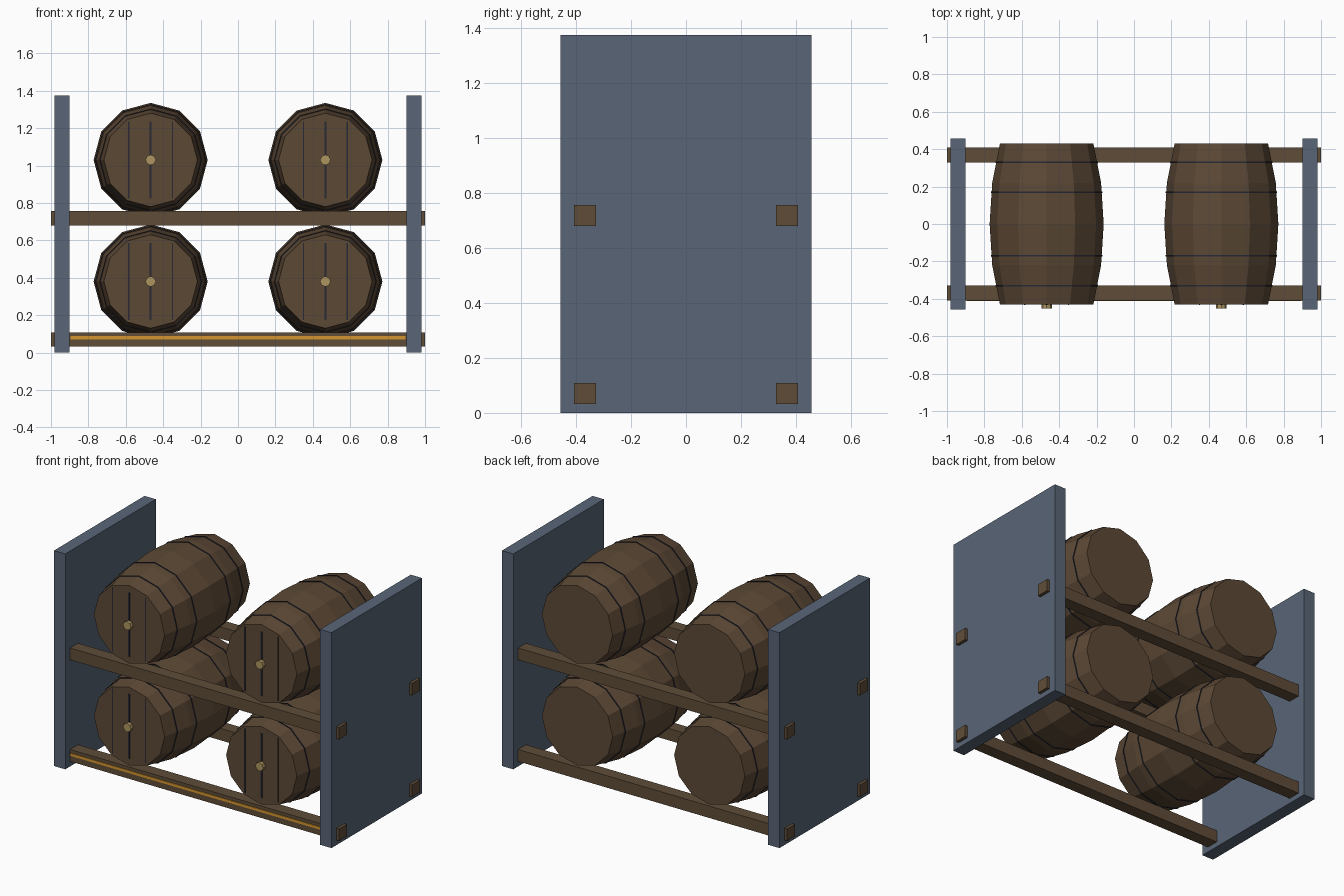
import bpy, bmesh, math
from mathutils import Matrix

cube = bpy.data.objects.get("Cube")
if cube:
    bpy.data.objects.remove(cube, do_unlink=True)


def material(name, rgb):
    m = bpy.data.materials.new(name)
    m.use_nodes = True
    m.diffuse_color = (*rgb, 1)
    m.node_tree.nodes["Principled BSDF"].inputs["Base Color"].default_value = (*rgb, 1)
    return m


STEEL = material("blue grey steel", (0.10, 0.13, 0.185))
WOOD = material("brown wood", (0.115, 0.073, 0.04))
STAVE = material("barrel wood", (0.108, 0.066, 0.036))
IRON = material("dark iron", (0.02, 0.022, 0.036))
BRASS = material("dull brass", (0.42, 0.30, 0.115))
AMBER = material("amber strip", (0.66, 0.30, 0.03))


def finish(name, bm, mat):
    bmesh.ops.recalc_face_normals(bm, faces=bm.faces)
    mesh = bpy.data.meshes.new(name)
    bm.to_mesh(mesh)
    bm.free()
    mesh.materials.append(mat)
    ob = bpy.data.objects.new(name, mesh)
    bpy.context.collection.objects.link(ob)
    return ob


def box(name, centre, size, mat):
    bm = bmesh.new()
    bmesh.ops.create_cube(bm, size=1, matrix=Matrix.Translation(centre) @ Matrix.Diagonal((*size, 1)))
    return finish(name, bm, mat)


def lathe(name, profile, sides, centre, mat):
    """Closed solid of (y, radius) rings around the y axis."""
    bm = bmesh.new()
    rings = []
    for y, r in profile:
        angles = [math.tau * i / sides for i in range(sides)]
        rings.append([bm.verts.new((r * math.cos(a), y, r * math.sin(a))) for a in angles])
    for a, b in zip(rings, rings[1:]):
        for i in range(sides):
            j = (i + 1) % sides
            bm.faces.new((a[i], a[j], b[j], b[i]))
    bm.faces.new(rings[0])
    bm.faces.new(rings[-1])
    bmesh.ops.translate(bm, verts=bm.verts, vec=centre)
    return finish(name, bm, mat)


END = 0.43
HALF = [(0, 0.305), (0.22, 0.291), (END, 0.25)]
PROFILE = [(-y, r) for y, r in reversed(HALF[1:])] + HALF


def barrel_radius(y):
    y = abs(y)
    for (y0, r0), (y1, r1) in zip(HALF, HALF[1:]):
        if y <= y1:
            return r0 + (r1 - r0) * (y - y0) / (y1 - y0)


def barrel(label, x, z):
    lathe(label + "_barrel", PROFILE, 12, (x, 0, z), STAVE)
    # Thin hoops just proud of the staves
    for i, y in enumerate((-0.33, -0.17, 0.17, 0.33)):
        r = barrel_radius(y) + 0.004
        lathe(f"{label}_hoop_{i + 1}", [(y - 0.003, r), (y + 0.003, r)], 12, (x, 0, z), IRON)
    # Seams between the lid boards
    for i, (dx, w) in enumerate(((-0.117, 0.006), (0, 0.011), (0.117, 0.006))):
        box(f"{label}_lid_seam_{i + 1}", (x + dx, -END, z), (w, 0.006, 0.41), IRON)
    # Bung on the front lid
    lathe(label + "_bung", [(-0.453, 0.028), (-END, 0.028)], 8, (x, 0, z), BRASS)


for side, s in (("left", 1), ("right", -1)):
    box(side + "_side_panel", (s * 0.94, 0, 0.6875), (0.08, 0.914, 1.375), STEEL)
    for level, z in (("lower", 0.38), ("upper", 1.03)):
        barrel(f"{level}_{side}", s * 0.467, z)

# Cross rails pass through the side panels
for level, z in (("lower", 0.07), ("upper", 0.718)):
    for place, y in (("front", -0.368), ("back", 0.368)):
        box(f"{level}_{place}_rail", (0, y, z), (2, 0.08, 0.076), WOOD)

box("amber_rail_strip", (0, -0.409, 0.079), (1.79, 0.008, 0.017), AMBER)
